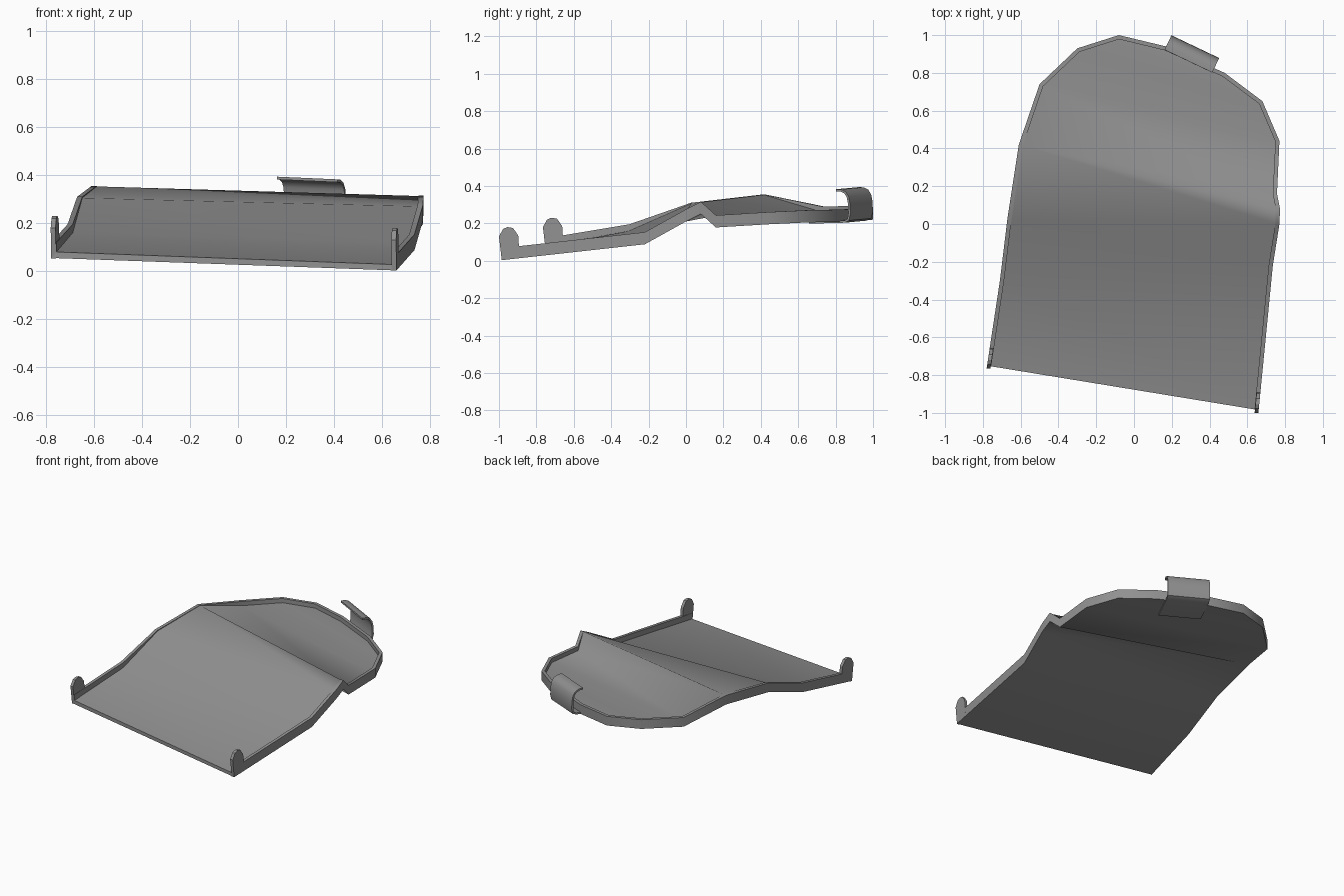
import bpy, bmesh
from mathutils import Vector

if "Cube" in bpy.data.objects:
    bpy.data.objects.remove(bpy.data.objects["Cube"])

dark = bpy.data.materials.new("dark_grey")
dark.diffuse_color = (.28, .28, .28, 1)
dark.use_nodes = True
dark.node_tree.nodes["Principled BSDF"].inputs["Base Color"].default_value = dark.diffuse_color


def finish(name, bm, angle=0.6):
    bmesh.ops.remove_doubles(bm, verts=bm.verts, dist=1e-5)
    bmesh.ops.recalc_face_normals(bm, faces=bm.faces)
    mesh = bpy.data.meshes.new(name)
    bm.to_mesh(mesh)
    bm.free()
    mesh.materials.append(dark)
    ob = bpy.data.objects.new(name, mesh)
    bpy.context.collection.objects.link(ob)
    bpy.ops.object.select_all(action='DESELECT')
    ob.select_set(True)
    bpy.context.view_layer.objects.active = ob
    bpy.ops.object.shade_smooth_by_angle(angle=angle)
    return ob


def prism(name, points, extrude, angle=0.6):
    """Closed profile swept along one vector."""
    bm = bmesh.new()
    a = [bm.verts.new(p) for p in points]
    b = [bm.verts.new(Vector(p) + extrude) for p in points]
    bm.faces.new(a)
    bm.faces.new(b[::-1])
    for i in range(len(a)):
        j = (i + 1) % len(a)
        bm.faces.new((a[i], a[j], b[j], b[i]))
    return finish(name, bm, angle)


# Panel outline along each side: x, y, underside z, panel thickness
right = [(.66, -.985, .003, .025), (.735, -.22, .088, .03), (.77, 0, .21, .06),
         (.773, .08, .25, .063), (.757, .16, .178, .035), (.77, .44, .195, .035),
         (.68, .65, .205, .035), (.48, .80, .208, .035), (.17, .94, .213, .035)]
left = [(-.778, -.75, .055, .025), (-.71, -.30, .13, .03), (-.67, .03, .245, .06),
        (-.61, .42, .29, .063), (-.50, .74, .225, .035), (-.30, .93, .228, .035),
        (-.08, 1.0, .22, .035)]
RIM, WALL = .065, .022
loop = right + left[::-1]          # counter-clockwise from the front right corner
N = len(loop)

# Panel with raised rim, open at the front
bm = bmesh.new()
under, outer, inner, floor = [], [], [], []
front = Vector((right[0][0] - left[0][0], right[0][1] - left[0][1])).normalized()
for i, (x, y, z, t) in enumerate(loop):
    if i == 0:
        off = -front * WALL
    elif i == N - 1:
        off = front * WALL
    else:
        d = Vector(loop[i + 1][:2]) - Vector(loop[i - 1][:2])
        off = Vector((-d.y, d.x)).normalized() * WALL
    under.append(bm.verts.new((x, y, z)))
    outer.append(bm.verts.new((x, y, z + RIM)))
    inner.append(bm.verts.new((x + off.x, y + off.y, z + RIM)))
    floor.append(bm.verts.new((x + off.x, y + off.y, z + t)))
for i in range(N - 1):
    for a, b in ((under, outer), (outer, inner), (inner, floor)):
        bm.faces.new((a[i], a[i + 1], b[i + 1], b[i]))

# Cross strips for the panel's two skins
rows_l = [N - 1 - k for k in (0, 1, 2, 3, 3, 4, 5, 6, 6)]
for skin in (under, floor):
    for k in range(8):
        idx = list(dict.fromkeys((k, k + 1, rows_l[k + 1], rows_l[k])))
        bm.faces.new([skin[i] for i in idx])
bm.faces.new((under[0], outer[0], inner[0], floor[0], floor[-1],
              inner[-1], outer[-1], under[-1]))
finish("panel", bm, 1.25)

# Two faceted hinge tabs on the front corners, leaning along the rim
tab = [(-.985, .003), (-1.0, .13), (-.978, .17), (-.955, .18), (-.925, .175),
       (-.897, .135), (-.89, .03)]
for side, x, lean, dy, dz in (("right", .64, .1, 0, 0), ("left", -.778, .15, .235, .05)):
    prism(side + "_hinge_tab", [(x + (y + .985) * lean, y + dy, z + dz) for y, z in tab],
          Vector((.02, 0, 0)), .3)

# Curved spring clip hooked over the back rim, with its foot under the panel
path = [(0, .382), (.03, .381), (.058, .368), (.075, .343), (.084, .30),
        (.085, .25), (.077, .215), (.05, .203), (-.16, .198)]
profile = []
for i, (n, z) in enumerate(path):
    p, q = path[max(i - 1, 0)], path[min(i + 1, len(path) - 1)]
    d = Vector((q[0] - p[0], q[1] - p[1])).normalized()
    profile.append((n + d.y * .012, z - d.x * .012))
profile = [(n, z + .006) for n, z in path + profile[::-1]]
along, out = Vector((.903, -.43, -.04)), Vector((.43, .903, 0))
start = Vector((.288, .862, 0)) - along * .14
prism("latch_clip", [start + out * n + Vector((0, 0, z)) for n, z in profile], along * .28)
